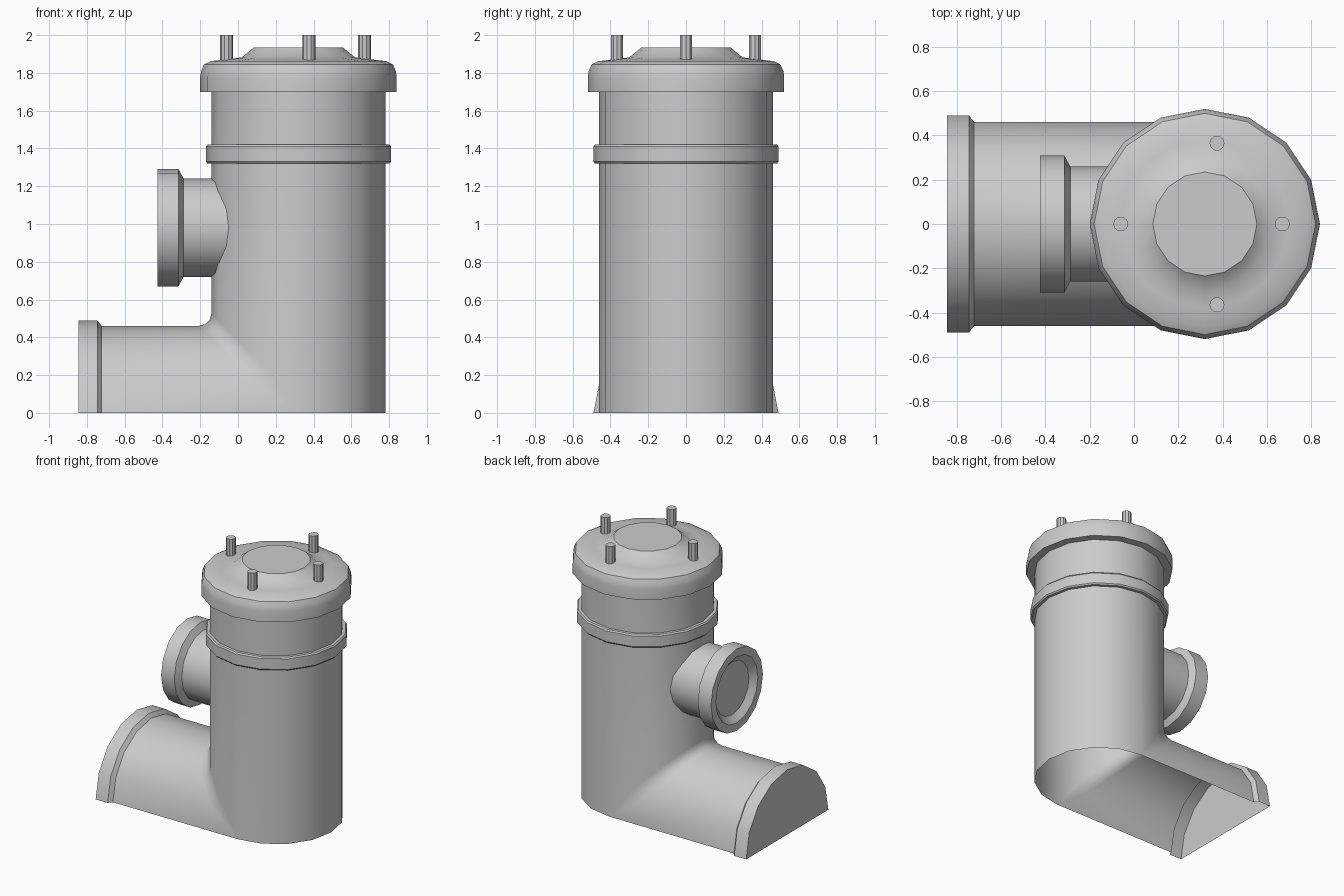
import bpy, bmesh
from math import sin, cos, pi
from mathutils import Matrix, Vector

cube = bpy.data.objects.get("Cube")
if cube:
    bpy.data.objects.remove(cube, do_unlink=True)

AXIS_X = 0.32      # upright pipe centre
R = 0.46           # pipe radius
SIDES = 16

grey = bpy.data.materials.new("plain_grey")
grey.use_nodes = True
colour = (0.6, 0.6, 0.6, 1)
grey.diffuse_color = colour
grey.node_tree.nodes["Principled BSDF"].inputs["Base Color"].default_value = colour


def finish(name, bm, angle=35):
    bmesh.ops.remove_doubles(bm, verts=bm.verts, dist=1e-5)
    bmesh.ops.recalc_face_normals(bm, faces=bm.faces)
    mesh = bpy.data.meshes.new(name)
    bm.to_mesh(mesh)
    bm.free()
    mesh.materials.append(grey)
    ob = bpy.data.objects.new(name, mesh)
    bpy.context.collection.objects.link(ob)
    bpy.ops.object.select_all(action="DESELECT")
    bpy.context.view_layer.objects.active = ob
    ob.select_set(True)
    bpy.ops.object.shade_smooth_by_angle(angle=angle * pi / 180)
    ob.select_set(False)
    return ob


def skin(bm, rows):
    """Join rows of points with quads; collapsed corners become triangles."""
    grid = [[bm.verts.new(p) for p in row] for row in rows]
    for a, b in zip(grid, grid[1:]):
        for j in range(len(a) - 1):
            quad = []
            for v in (a[j], a[j + 1], b[j + 1], b[j]):
                if all((v.co - q.co).length > 1e-5 for q in quad):
                    quad.append(v)
            if len(quad) > 2:
                bm.faces.new(quad)


def lathe(name, profile, place, sides=SIDES, arc=1.0):
    """Turn (radius, height) points about local z, starting at local +x."""
    bm = bmesh.new()
    steps = round(sides * arc)
    rows = []
    for i in range(steps + 1):
        a = 2 * pi * i / sides
        rows.append([place @ Vector((r * cos(a), r * sin(a), h)) for r, h in profile])
    skin(bm, rows)
    return finish(name, bm)


def upright(x, y=0):
    return Matrix.Translation((x, y, 0))


def sideways(z):
    # local z -> world x, local x -> world y, local y -> world z
    return Matrix(((0, 0, 1, 0), (1, 0, 0, 0), (0, 1, 0, z), (0, 0, 0, 1)))


# Hollow elbow: the column turns into a half pipe along a rounded mitre
TOP, END, FILLET = 1.75, -0.73, 0.07
bm = bmesh.new()
rows = []
for i in range(SIDES // 2 + 1):
    a = pi / 2 + 2 * pi * i / SIDES
    c, y = cos(a), R * sin(a)
    x, z = AXIS_X + R * c, max(0, -R * c)
    f = FILLET if z > 0.01 else 0
    row = [(x, y, TOP)]
    for k in range(4):
        t = pi / 2 * k / 3
        row.append((x - f * (1 - cos(t)), y, z + f * (1 - sin(t))))
    row.append((END, y, z))
    rows.append(row)
skin(bm, rows)
rows = []
for i in range(SIDES // 2 + 1):
    a = -pi / 2 + 2 * pi * i / SIDES
    x, y = AXIS_X + R * cos(a), R * sin(a)
    rows.append([(x, y, TOP), (x, y, 0)])
skin(bm, rows)
finish("elbow_pipe", bm)

# Half flange closing the lower pipe
lathe("outlet_flange", [(0, -0.845), (0.49, -0.845), (0.49, -0.745), (R, -0.722)],
      sideways(0), arc=0.5)

# Collar around the column
lathe("collar", [(R, 1.42), (0.482, 1.42), (0.49, 1.41), (0.49, 1.33),
                 (0.482, 1.32), (R, 1.32)], upright(AXIS_X))

# Lid with raised centre
lathe("lid", [(0, 1.935), (0.235, 1.935), (0.30, 1.882), (0.38, 1.872), (0.465, 1.862),
              (0.5, 1.845), (0.515, 1.81), (0.52, 1.78), (0.52, 1.70), (R, 1.70)],
      upright(AXIS_X))

# Side port with a dished face
lathe("side_port", [(0, -0.385), (0.2, -0.385), (0.25, -0.425), (0.31, -0.425),
                    (0.31, -0.315), (0.26, -0.288), (0.26, -0.04)], sideways(0.98))

# Bolts on the lid
for name, x, y in (("bolt_right", -0.06, 0), ("bolt_left", 0.67, 0),
                   ("bolt_front", 0.375, -0.365), ("bolt_back", 0.375, 0.365)):
    lathe(name, [(0, 2.0), (0.034, 2.0), (0.034, 1.85)], upright(x, y), sides=10)
